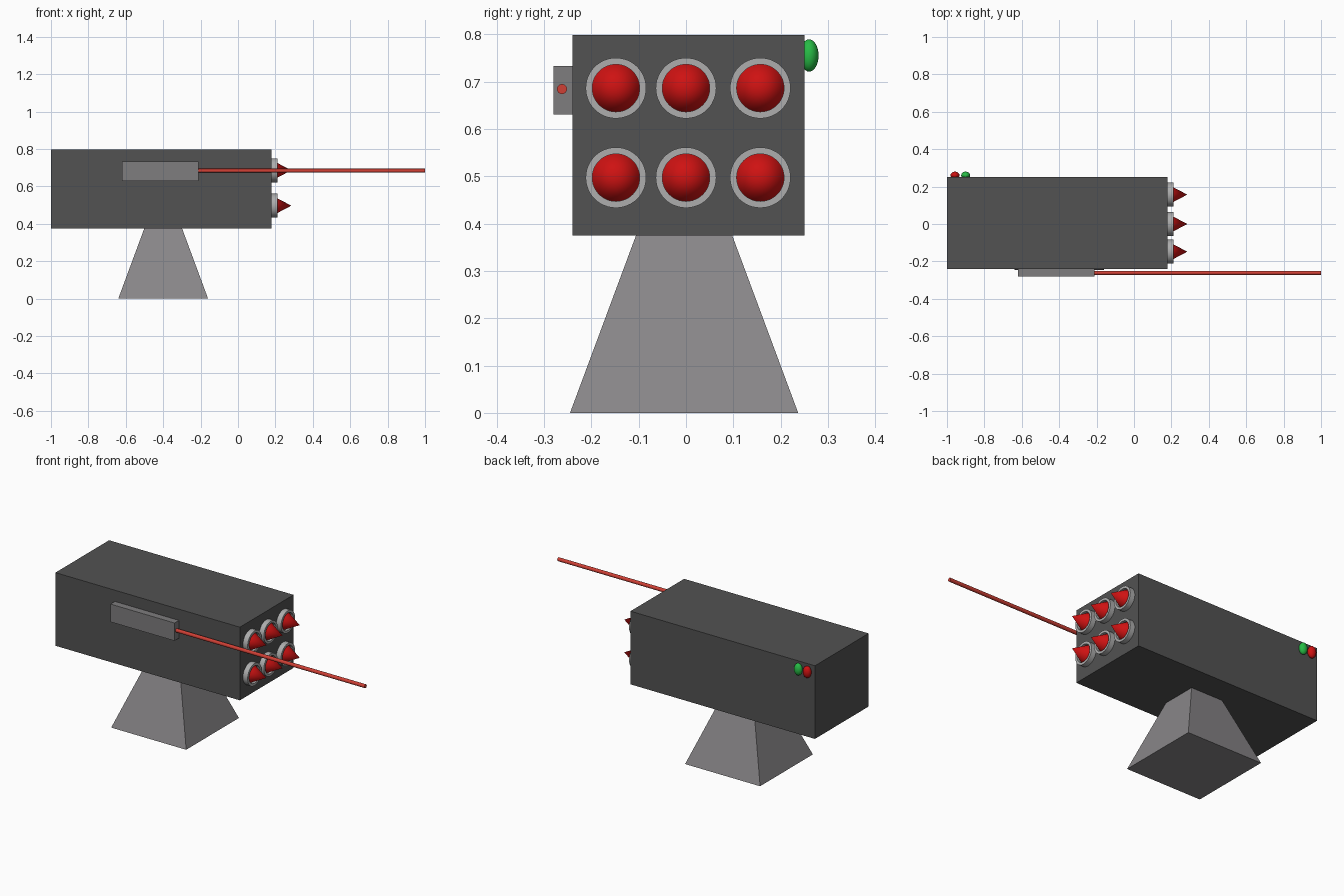
import bpy, bmesh, math
from mathutils import Matrix, Vector

if "Cube" in bpy.data.objects:
    bpy.data.objects.remove(bpy.data.objects["Cube"])


def material(name, rgb):
    m = bpy.data.materials.new(name)
    m.diffuse_color = (*rgb, 1)
    m.use_nodes = True
    m.node_tree.nodes["Principled BSDF"].inputs["Base Color"].default_value = m.diffuse_color
    return m


DARK = material("dark grey", (0.085, 0.085, 0.085))
STAND = material("warm grey", (0.25, 0.24, 0.25))
CASE = material("mid grey", (0.21, 0.205, 0.21))
RING = material("light grey", (0.42, 0.42, 0.42))
RED = material("red", (0.62, 0.006, 0.006))
BEAM = material("beam red", (0.62, 0.05, 0.035))
GREEN = material("green", (0.02, 0.5, 0.06))
ALONG_X = Matrix.Rotation(math.pi / 2, 4, 'Y')


def finish(name, bm, mat, smooth=False):
    bmesh.ops.recalc_face_normals(bm, faces=bm.faces)
    me = bpy.data.meshes.new(name)
    bm.to_mesh(me)
    bm.free()
    me.materials.append(mat)
    ob = bpy.data.objects.new(name, me)
    bpy.context.collection.objects.link(ob)
    if smooth:
        bpy.ops.object.select_all(action='DESELECT')
        ob.select_set(True)
        bpy.context.view_layer.objects.active = ob
        bpy.ops.object.shade_smooth_by_angle(angle=math.radians(40))
    return ob


def box(name, lo, hi, mat, top_scale=1.0):
    lo, hi = Vector(lo), Vector(hi)
    mid, size = (lo + hi) / 2, hi - lo
    bm = bmesh.new()
    bmesh.ops.create_cube(bm, size=1)
    for v in bm.verts:
        s = top_scale if v.co.z > 0 else 1
        v.co = mid + Vector((v.co.x * size.x * s, v.co.y * size.y * s, v.co.z * size.z))
    return finish(name, bm, mat)


def cone_x(name, x0, x1, y, z, r0, r1, mat, segments=48):
    bm = bmesh.new()
    bmesh.ops.create_cone(bm, cap_ends=True, segments=segments, radius1=r0, radius2=r1,
                          depth=x1 - x0,
                          matrix=Matrix.Translation(((x0 + x1) / 2, y, z)) @ ALONG_X)
    bmesh.ops.remove_doubles(bm, verts=bm.verts, dist=1e-6)
    return finish(name, bm, mat, True)


def ring_x(name, x0, x1, y, z, r_in, r_out, mat, n=48):
    # rectangular section spun round the x axis
    bm = bmesh.new()
    pts = [(x0, r_in), (x1, r_in), (x1, r_out), (x0, r_out)]
    vs = [bm.verts.new((x, y, z + r)) for x, r in pts]
    es = [bm.edges.new((vs[i], vs[(i + 1) % 4])) for i in range(4)]
    bmesh.ops.spin(bm, geom=vs + es, cent=(0, y, z), axis=(1, 0, 0),
                   angle=math.tau, steps=n, use_duplicate=False)
    bmesh.ops.remove_doubles(bm, verts=bm.verts, dist=1e-5)
    return finish(name, bm, mat, True)


def lamp(name, x, mat):
    bm = bmesh.new()
    bmesh.ops.create_uvsphere(bm, u_segments=32, v_segments=16, radius=1)
    for v in bm.verts:
        v.co = Vector((x + v.co.x * 0.024, 0.26 + v.co.y * 0.02, 0.755 + v.co.z * 0.034))
    return finish(name, bm, mat, True)


# launcher housing and tapered stand
box("housing", (-1, -0.24, 0.375), (0.18, 0.25, 0.798), DARK)
box("stand", (-0.64, -0.245, 0), (-0.16, 0.237, 0.376), STAND, top_scale=0.42)

# two rows of three tubes, each with a rocket tip
for row, z in (("lower", 0.497), ("upper", 0.686)):
    for col, y in (("left", -0.148), ("middle", 0.0), ("right", 0.157)):
        ring_x(f"{row}_{col}_tube_ring", 0.175, 0.21, y, z, 0.05, 0.064, RING)
        cone_x(f"{row}_{col}_rocket_tip", 0.19, 0.285, y, z, 0.05, 0, RED)

# aiming sight on the front side with its beam
box("sight_case", (-0.62, -0.28, 0.63), (-0.21, -0.239, 0.733), CASE)
cone_x("sight_beam", -0.22, 1.0, -0.262, 0.684, 0.0105, 0.0105, BEAM, 24)

# status lamps on the back side
lamp("red_lamp", -0.957, RED)
lamp("green_lamp", -0.9, GREEN)
